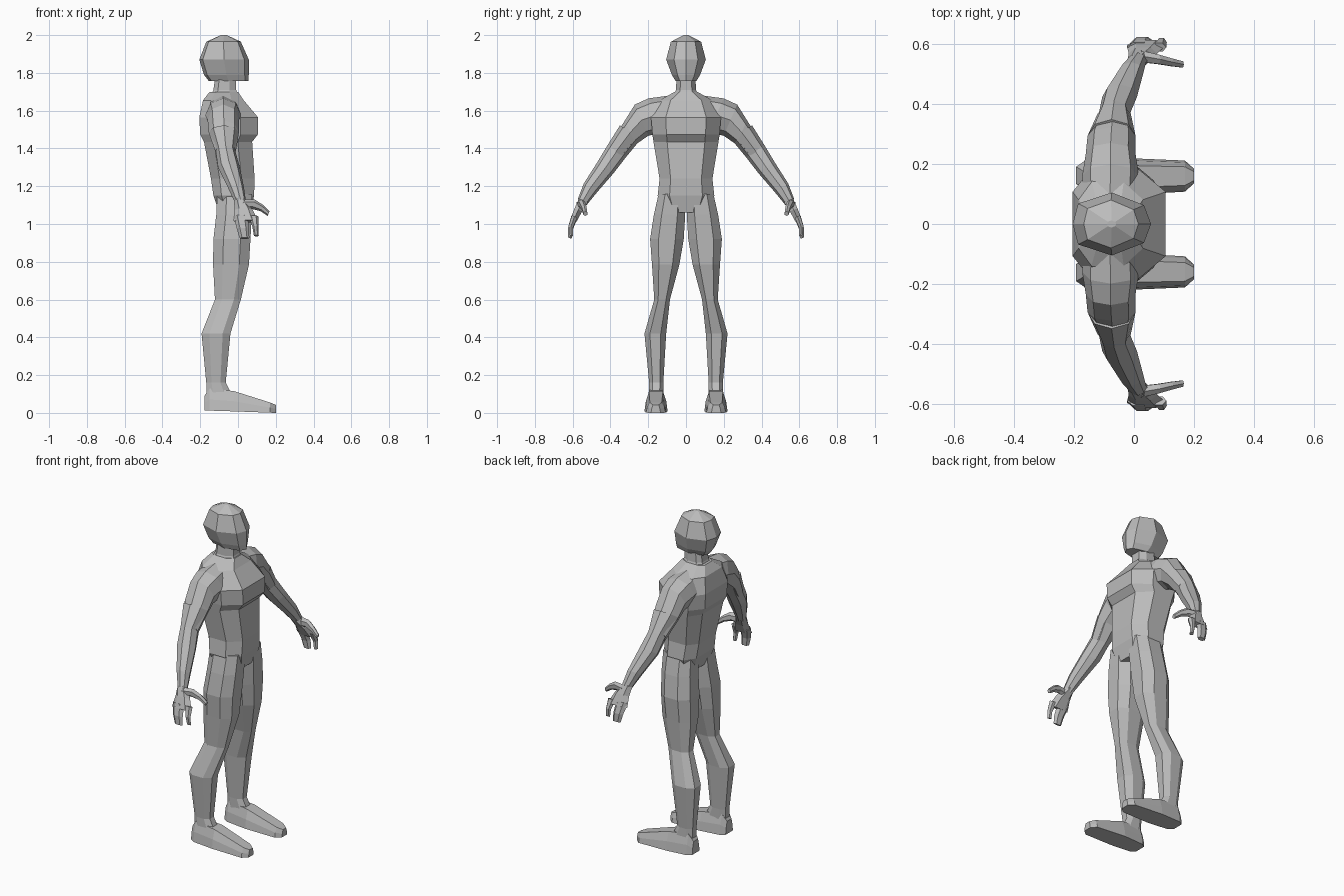
import bpy, bmesh, math
from mathutils import Vector

grey = bpy.data.materials.new("plain grey")
grey.diffuse_color = (0.5, 0.5, 0.5, 1)


def loft(name, rings, mirror=False):
    """Skin a list of equal-length point rings, capping both ends."""
    bm = bmesh.new()
    vs = [[bm.verts.new(p) for p in r] for r in rings]
    n = len(vs[0])
    for a, b in zip(vs, vs[1:]):
        for i in range(n):
            j = (i + 1) % n
            bm.faces.new((a[i], a[j], b[j], b[i]))
    bm.faces.new(vs[0])
    bm.faces.new(vs[-1])
    bmesh.ops.recalc_face_normals(bm, faces=bm.faces)
    me = bpy.data.meshes.new(name)
    bm.to_mesh(me)
    bm.free()
    me.materials.append(grey)
    ob = bpy.data.objects.new(name, me)
    bpy.context.collection.objects.link(ob)
    if mirror:
        m = ob.modifiers.new("Mirror", 'MIRROR')
        m.use_axis = (False, True, False)
        m.use_mirror_merge = False
    return ob


def body_ring(z, xb, xf, w, f=0.58, a=0.3, b=0.2):
    """Octagon with flat front and back, narrower than the sides."""
    d = xf - xb
    half = [(xf, f * w), (xf - a * d, w), (xb + b * d, w), (xb, f * w)]
    return [(x, y, z) for x, y in half] + [(x, -y, z) for x, y in reversed(half)]


def head_ring(z, xb, xf, w):
    """Octagon with a point at nose and nape."""
    d, m = xf - xb, (xf + xb) / 2
    return [(xf, 0, z), (xf - .09 * d, .6 * w, z), (m, w, z), (xb + .07 * d, .65 * w, z),
            (xb, 0, z), (xb + .07 * d, -.65 * w, z), (m, -w, z), (xf - .09 * d, -.6 * w, z)]


def tube(name, path, u, v, sides=6, turn=0.0):
    """Path rows: x, y, z, half size along u, half size along v."""
    u, v = Vector(u).normalized(), Vector(v).normalized()
    rings = []
    for x, y, z, hu, hv in path:
        rings.append([Vector((x, y, z)) + u * hu * math.cos(t) + v * hv * math.sin(t)
                      for t in (turn + 2 * math.pi * i / sides for i in range(sides))])
    return loft(name, rings, True)


# torso, hips to shoulders
loft("torso", [body_ring(*r) for r in [
    (1.06, -.10, .065, .11), (1.15, -.13, .085, .15), (1.24, -.143, .088, .14),
    (1.435, -.18, .075, .172), (1.475, -.20, .106, .178), (1.565, -.205, .106, .185),
    (1.655, -.185, .03, .14), (1.70, -.15, .0, .06)]])

# neck
loft("neck", [body_ring(*r) for r in [
    (1.66, -.15, .01, .075), (1.71, -.13, -.01, .053), (1.78, -.12, -.01, .05)]])

# head
loft("head", [head_ring(*r) for r in [
    (1.757, -.155, .055, .055), (1.79, -.18, .057, .075), (1.87, -.205, .057, .105),
    (1.965, -.168, .015, .08), (2.0, -.09, -.06, .012)]])

# legs: z, back, front, inner, outer
legs = [(1.16, -.11, .075, .005, .145), (1.05, -.115, .073, .004, .17),
        (.92, -.13, .066, .012, .19), (.785, -.132, .058, .035, .18),
        (.60, -.122, .015, .085, .168), (.42, -.193, -.04, .105, .22),
        (.16, -.168, -.065, .12, .195), (.09, -.168, -.03, .12, .197)]
rings = []
for z, xb, xf, yi, yo in legs:
    cy = (yi + yo) / 2
    rings.append([(x, y + cy, z) for x, y, z in body_ring(z, xb, xf, (yo - yi) / 2, .5, .27, .27)])
loft("leg", rings, True)

# feet, lofted heel to toe: x, inner, outer, bottom, top
rings = []
for x, yi, yo, zb, zt in [(-.178, .125, .195, .014, .09), (-.15, .108, .212, .012, .13),
                          (-.02, .097, .22, .008, .115), (.17, .108, .212, .001, .055),
                          (.2, .135, .185, 0, .043)]:
    c = (yo - yi) * .2
    zm = zb + (zt - zb) * .5
    rings.append([(x, yi, zb), (x, yo, zb), (x, yo - c * .3, zm),
                  (x, yo - c, zt), (x, yi + c, zt), (x, yi + c * .3, zm)])
loft("foot", rings, True)

# arms, section axes across the limb
X, N = (1, 0, 0), (0, .82, .57)
tube("shoulder", [(-.08, .07, 1.60, .09, .085), (-.078, .16, 1.575, .095, .098),
                  (-.078, .235, 1.55, .083, .09), (-.075, .295, 1.485, .08, .07),
                  (-.066, .37, 1.385, .055, .056)], X, (0, .4, .92), 8)
tube("forearm", [(-.075, .295, 1.485, .08, .066), (-.066, .367, 1.385, .052, .058),
                 (-.048, .425, 1.30, .058, .052), (-.01, .507, 1.19, .042, .042),
                 (.013, .55, 1.115, .03, .028)], X, N, 8)

# hand: palm, paired fingers, index finger, thumb
H = (0, .93, .37)
tube("palm", [(.008, .54, 1.13, .03, .03), (.03, .57, 1.075, .048, .025),
              (.042, .598, 1.015, .066, .02)], X, H)
tube("paired_fingers", [(.014, .59, 1.04, .038, .02), (.026, .612, .975, .032, .016),
                        (.034, .615, .925, .026, .012)], X, H)
tube("index_finger", [(.083, .59, 1.04, .025, .018), (.092, .61, .985, .016, .014),
                      (.097, .607, .938, .013, .011)], X, H)
tube("thumb", [(.02, .56, 1.10, .032, .022), (.08, .55, 1.105, .026, .018),
               (.125, .54, 1.085, .018, .015), (.162, .533, 1.055, .013, .012)],
     (.35, 0, .93), (0, 1, 0))
